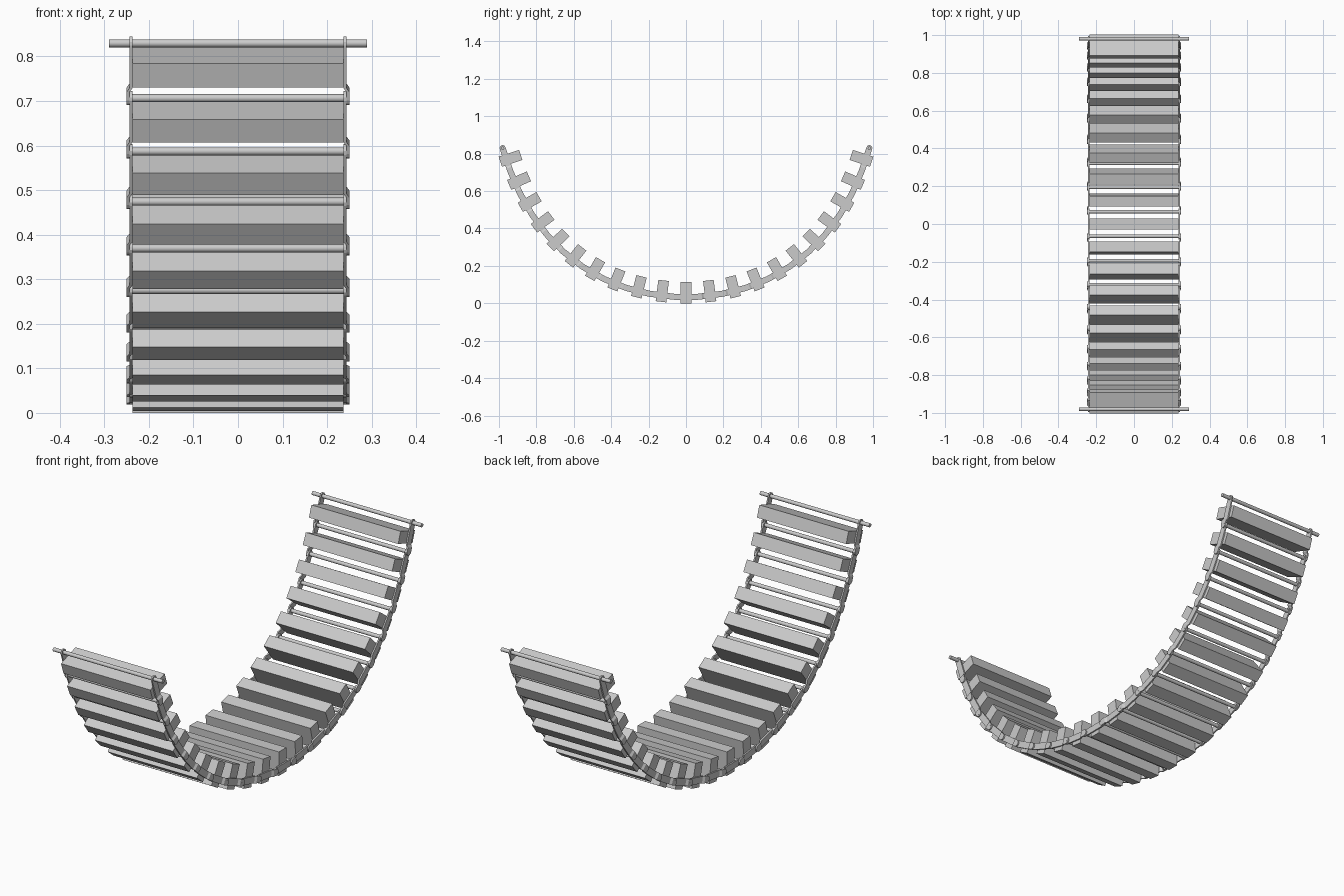
import bpy, bmesh
from math import sin, cos, pi, radians
from mathutils import Matrix, Vector

if "Cube" in bpy.data.objects:
    bpy.data.objects.remove(bpy.data.objects["Cube"])

PITCH = 0.13           # distance between pins
Z0 = 0.035             # chain height at the lowest point
ANGLES = [0, 7, 14, 22, 30, 38, 46, 53.5, 60.5, 66.5, 71.5]
R = 0.016              # half width of the chain links


def finish(name, bm, matrix, smooth=False):
    bmesh.ops.recalc_face_normals(bm, faces=bm.faces)
    me = bpy.data.meshes.new(name)
    bm.to_mesh(me)
    bm.free()
    me.transform(matrix)
    if matrix.determinant() < 0:
        me.flip_normals()
    ob = bpy.data.objects.new(name, me)
    bpy.context.collection.objects.link(ob)
    if smooth:
        for p in me.polygons:
            p.use_smooth = len(p.vertices) == 4
    return ob


def rod(name, y, z, half):
    bm = bmesh.new()
    bmesh.ops.create_cone(bm, cap_ends=True, segments=16, radius1=0.009,
                          radius2=0.009, depth=2 * half)
    finish(name, bm, Matrix.Translation((0, y, z)) @ Matrix.Rotation(pi / 2, 4, 'Y'), True)


def slat(name, frame):
    bm = bmesh.new()
    bmesh.ops.create_cube(bm, size=1)
    bmesh.ops.scale(bm, vec=(0.473, 0.057, 0.115), verts=bm.verts)
    bmesh.ops.translate(bm, vec=(0, 0, 0.0225), verts=bm.verts)
    finish(name, bm, frame)


def link(name, frame, cranked):
    # plate with round ends; lower end steps outwards over its neighbour
    h = PITCH / 2
    inner, outer = 0.2398, 0.2465 if cranked else 0.2398
    arc = [radians(a) for a in (8, 30, 60, 90)]
    stations = [(-h - R * cos(a), R * sin(a), outer) for a in arc]
    stations += [(-h + 0.02, R, outer), (-h + 0.03, R, inner)]
    stations += [(h + R * cos(a), R * sin(a), inner) for a in reversed(arc)]
    bm = bmesh.new()
    rings = []
    for s, w, x in stations:
        rings.append([bm.verts.new((x + dx, s, dz)) for dx, dz in
                      ((-.0034, -w), (.0034, -w), (.0034, w), (-.0034, w))])
    for a, b in zip(rings, rings[1:]):
        for i in range(4):
            j = (i + 1) % 4
            bm.faces.new((a[i], a[j], b[j], b[i]))
    bm.faces.new(rings[0])
    bm.faces.new(rings[-1])
    finish(name, bm, frame)


# Walk up the hanging curve from the middle link, mirroring to the other side
y, z = -PITCH / 2, Z0
for k, deg in enumerate(ANGLES):
    a = radians(deg)
    d = Vector((0, cos(a), sin(a))) * PITCH
    mid = Vector((0, y, z)) + d / 2
    y, z = y + d.y, z + d.z
    frame = Matrix.Translation(mid) @ Matrix.Rotation(a, 4, 'X')
    for side in (1, -1):
        flip = Matrix.Diagonal((1, side, 1, 1))
        tag = f"{k}_{'back' if side > 0 else 'front'}"
        if k or side > 0:
            slat("slat_" + tag, flip @ frame)
            for sx in (1, -1):
                link(f"chain_link_{tag}_{'right' if sx > 0 else 'left'}",
                     flip @ Matrix.Diagonal((sx, 1, 1, 1)) @ frame, k > 0)
        # pins between links, longer hanging bars at both ends
        last = k == len(ANGLES) - 1
        rod(("end_bar_" if last else "pin_") + tag, side * y, z, 0.29 if last else 0.25)
